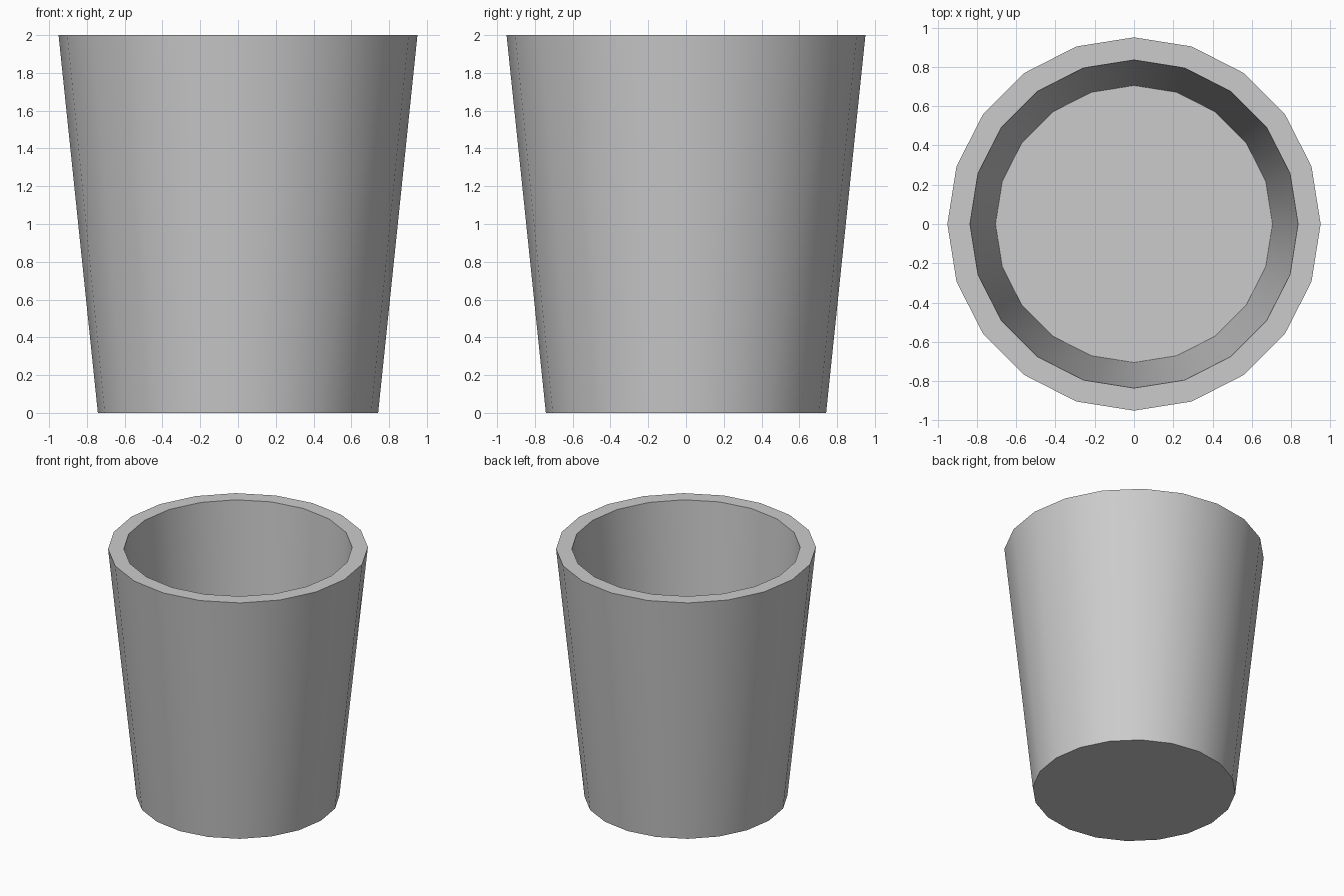
import bpy, bmesh, math

if "Cube" in bpy.data.objects:
    bpy.data.objects.remove(bpy.data.objects["Cube"])

SIDES = 20
# Cup wall profile: (radius, height), from the base outside to the floor inside
PROFILE = [(0.742, 0.0), (0.95, 2.0), (0.835, 2.0), (0.705, 0.1)]

bm = bmesh.new()
rings = []
for r, z in PROFILE:
    rings.append([bm.verts.new((r * math.cos(2 * math.pi * i / SIDES),
                                r * math.sin(2 * math.pi * i / SIDES), z))
                  for i in range(SIDES)])

# Outer wall, rim and inner wall
for a, b in zip(rings, rings[1:]):
    for i in range(SIDES):
        j = (i + 1) % SIDES
        bm.faces.new((a[i], a[j], b[j], b[i]))

# Underside and inner floor
bm.faces.new(rings[0][::-1])
bm.faces.new(rings[-1])

bmesh.ops.recalc_face_normals(bm, faces=bm.faces)
mesh = bpy.data.meshes.new("cup")
bm.to_mesh(mesh)
bm.free()
cup = bpy.data.objects.new("cup", mesh)
bpy.context.collection.objects.link(cup)

# Smooth walls, sharp rim and base edges
bpy.context.view_layer.objects.active = cup
cup.select_set(True)
bpy.ops.object.shade_smooth_by_angle(angle=math.radians(30))
